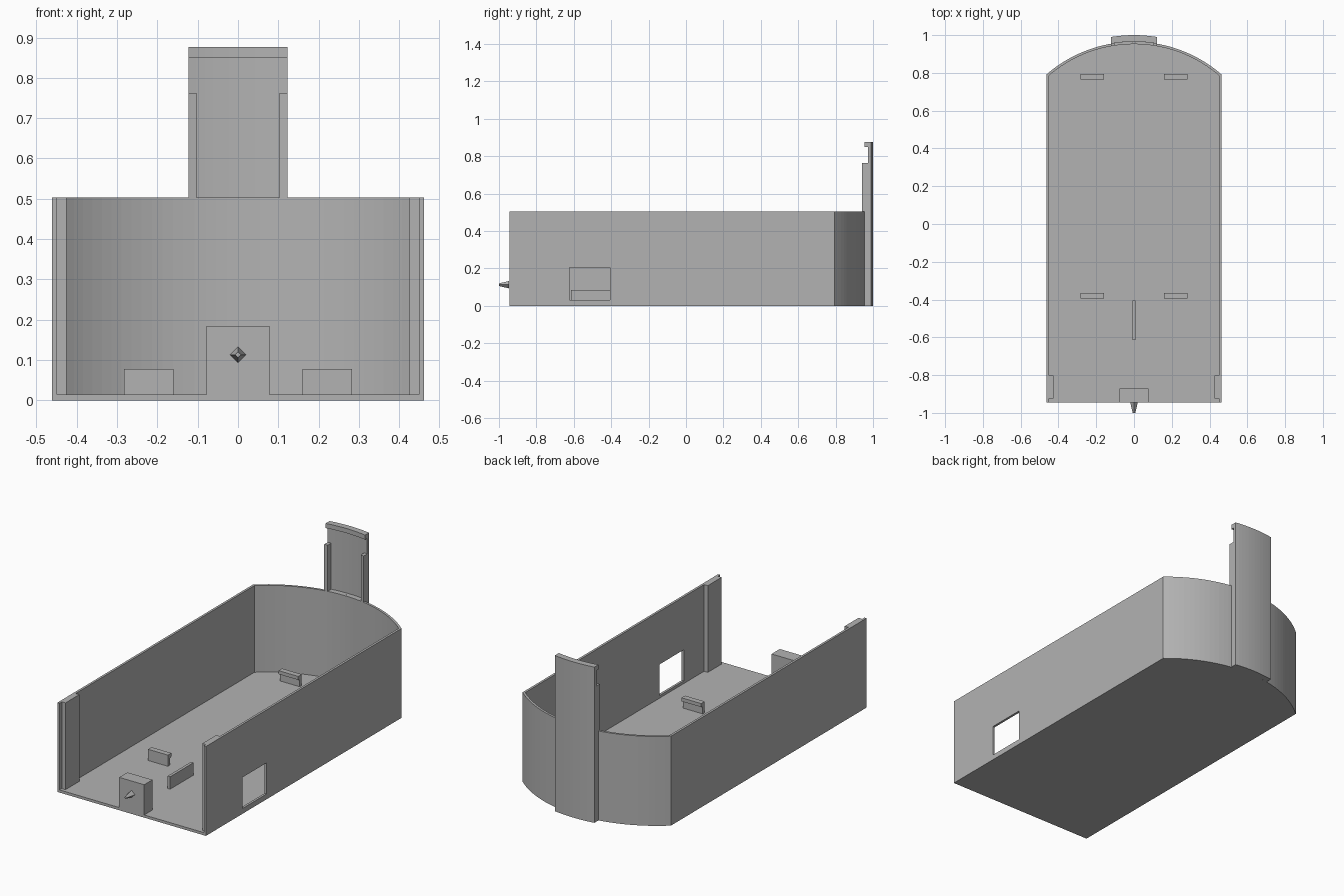
import bpy, bmesh, math

if "Cube" in bpy.data.objects:
    bpy.data.objects.remove(bpy.data.objects["Cube"])

grey = bpy.data.materials.new("plain grey")
grey.use_nodes = True
colour = (0.45, 0.45, 0.45, 1)
grey.diffuse_color = colour
grey.node_tree.nodes["Principled BSDF"].inputs["Base Color"].default_value = colour

ARC_Y = 0.258                 # centre of every rear curve
OUT_R, IN_R = 0.707, 0.694    # rear wall radii
HALF, INNER = 0.462, 0.449    # half widths, outside and inside the walls
FRONT, FLOOR, TOP = -0.945, 0.015, 0.503


def finish(name, bm):
    bmesh.ops.recalc_face_normals(bm, faces=bm.faces)
    mesh = bpy.data.meshes.new(name)
    bm.to_mesh(mesh)
    bm.free()
    mesh.materials.append(grey)
    ob = bpy.data.objects.new(name, mesh)
    bpy.context.collection.objects.link(ob)
    return ob


def prism(name, points, direction):
    """Extrude a closed 3D outline along a vector."""
    bm = bmesh.new()
    face = bm.faces.new([bm.verts.new(p) for p in points])
    ext = bmesh.ops.extrude_face_region(bm, geom=[face], use_keep_orig=True)
    moved = [v for v in ext["geom"] if isinstance(v, bmesh.types.BMVert)]
    bmesh.ops.translate(bm, verts=moved, vec=direction)
    return finish(name, bm)


def slab(name, outline, z0, z1):
    return prism(name, [(x, y, z0) for x, y in outline], (0, 0, z1 - z0))


def box(name, x0, x1, y0, y1, z0, z1):
    return slab(name, [(x0, y0), (x1, y0), (x1, y1), (x0, y1)], z0, z1)


def arc(radius, x0, x1, steps):
    """Points on a rear curve, running from x0 to x1."""
    a0, a1 = math.asin(x0 / radius), math.asin(x1 / radius)
    angles = [a0 + (a1 - a0) * i / steps for i in range(steps + 1)]
    return [(radius * math.sin(a), ARC_Y + radius * math.cos(a)) for a in angles]


def curved_slab(name, r0, r1, x0, x1, z0, z1, steps=12):
    return slab(name, arc(r0, x0, x1, steps) + arc(r1, x1, x0, steps), z0, z1)


# Floor with curved rear edge
outer = [(HALF, FRONT)] + arc(OUT_R, HALF, -HALF, 36) + [(-HALF, FRONT)]
slab("floor", outer, 0, FLOOR)

# Side and rear walls in one open-fronted shell
inner = [(-INNER, FRONT)] + arc(IN_R, -INNER, INNER, 36) + [(INNER, FRONT)]
walls = slab("walls", outer + inner, FLOOR, TOP)

# Window opening in the left wall
cutter = box("window_cutter", 0.4, 0.5, -0.622, -0.405, 0.03, 0.205)
cutter.hide_render = True
cut = walls.modifiers.new("window", "BOOLEAN")
cut.operation, cut.solver, cut.object = "DIFFERENCE", "EXACT", cutter
bpy.context.view_layer.objects.active = walls
bpy.ops.object.modifier_apply(modifier=cut.name)
bpy.data.objects.remove(cutter)

# Curved rear tower: lower backing, tall plate and front lip at the top
T = 0.123
curved_slab("tower_backing", OUT_R, 0.725, -T, T, 0, TOP)
curved_slab("tower_plate", 0.725, 0.742, -T, T, 0, 0.876)
curved_slab("tower_top_lip", OUT_R, 0.725, -T, T, 0.85, 0.876)

for side, s in (("left", 1), ("right", -1)):
    # Guide rails on the tower
    x0, x1 = sorted((s * 0.103, s * T))
    curved_slab(side + "_tower_rail", IN_R, 0.725, x0, x1, TOP, 0.763, 3)
    # Posts inside the front ends of the walls
    x0, x1 = sorted((s * 0.426, s * INNER))
    box(side + "_front_post", x0, x1, -0.925, -0.802, FLOOR, TOP)
    # Hooked floor clips whose lips face each other
    for place, y, d in (("front", -0.395, 1), ("rear", 0.795, -1)):
        profile = [(0, FLOOR), (0.018, FLOOR), (0.018, 0.053),
                   (0.031, 0.058), (0.031, 0.078), (0, 0.078)]
        prism(f"{side}_{place}_clip",
              [(s * 0.16, y + d * u, z) for u, z in profile], (s * 0.123, 0, 0))

# Upright fin and front block on the floor
box("floor_fin", -0.008, 0.008, -0.615, -0.405, FLOOR, 0.085)
box("front_block", -0.078, 0.078, FRONT, -0.872, FLOOR, 0.185)

# Four-sided tapered nozzle on the block
bm = bmesh.new()
bmesh.ops.create_cone(bm, cap_ends=True, segments=4, radius1=0.02, radius2=0.007, depth=0.055)
nozzle = finish("front_nozzle", bm)
nozzle.location = (0, FRONT - 0.0275, 0.113)
nozzle.rotation_euler.x = math.pi / 2
